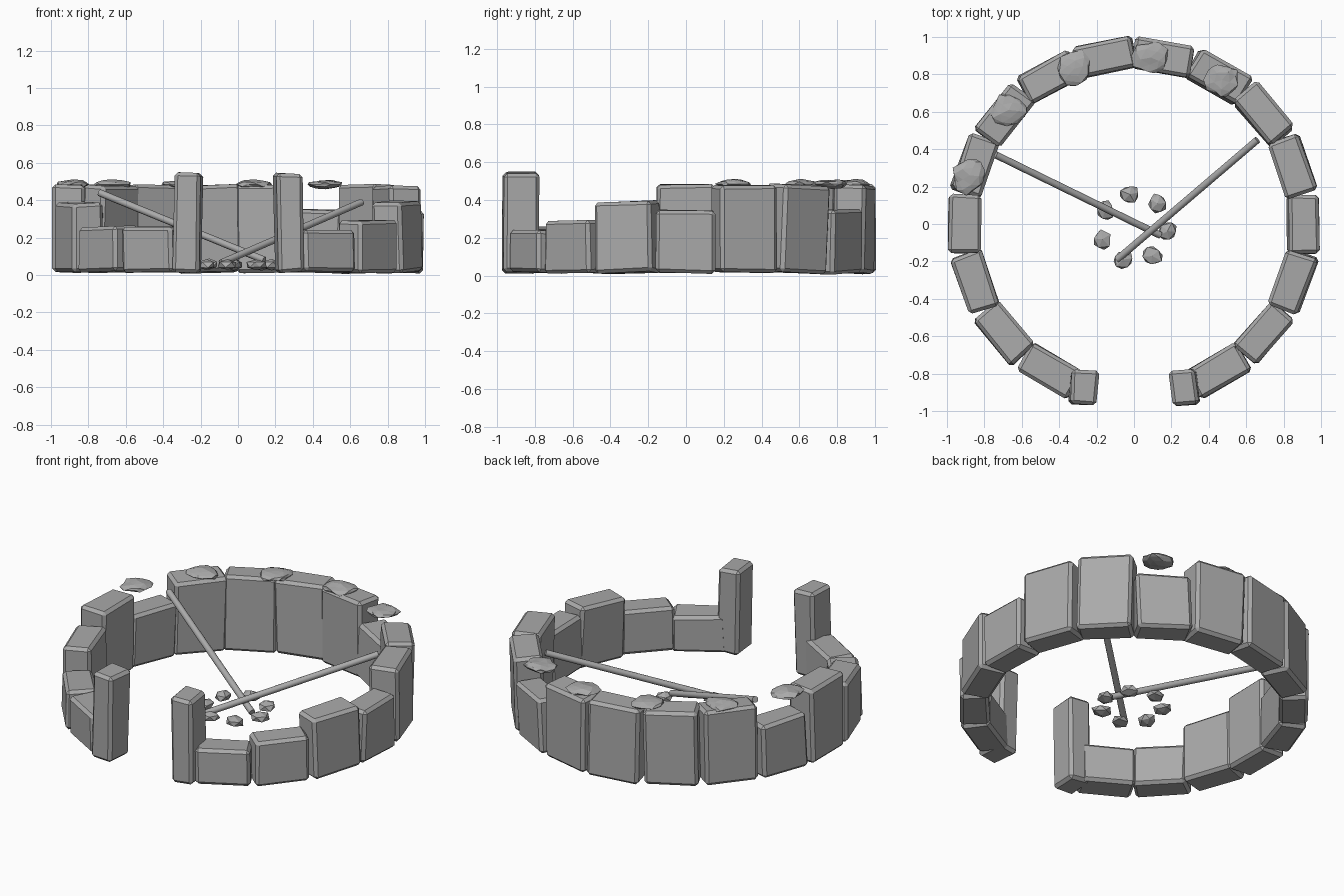
import bpy, bmesh, math, random
from mathutils import Vector, Euler, Matrix

random.seed(4)
cube = bpy.data.objects.get("Cube")
if cube:
    bpy.data.objects.remove(cube, do_unlink=True)

stone = bpy.data.materials.new("stone grey")
stone.use_nodes = True
GREY = (0.4, 0.4, 0.4, 1)
stone.diffuse_color = GREY
stone.node_tree.nodes["Principled BSDF"].inputs["Base Color"].default_value = GREY


def add_object(name, bm, location=(0, 0, 0), rotation=(0, 0, 0)):
    mesh = bpy.data.meshes.new(name)
    bm.to_mesh(mesh)
    bm.free()
    mesh.materials.append(stone)
    obj = bpy.data.objects.new(name, mesh)
    obj.location, obj.rotation_euler = location, rotation
    bpy.context.collection.objects.link(obj)
    return obj


def block(name, x, y, size, yaw, tilt=(0, 0), base=0.015):
    """Chamfered stone: size is radial depth, width, top height."""
    depth, width, top = size
    height = top - base
    bm = bmesh.new()
    bmesh.ops.create_cube(bm, size=1)
    bmesh.ops.scale(bm, vec=(depth, width, height), verts=bm.verts)
    for v in bm.verts:
        v.co += Vector([random.uniform(-0.006, 0.006) for _ in range(3)])
    bmesh.ops.bevel(bm, geom=bm.edges[:], offset=0.018, segments=1, affect='EDGES')
    add_object(name, bm, (x, y, base + height / 2),
               (math.radians(tilt[0]), math.radians(tilt[1]), math.radians(yaw)))


def rock(name, location, size, detail):
    """Lumpy faceted stone."""
    bm = bmesh.new()
    bmesh.ops.create_icosphere(bm, subdivisions=detail, radius=1)
    for v in bm.verts:
        v.co *= random.uniform(0.8, 1.1)
    bmesh.ops.scale(bm, vec=size, verts=bm.verts)
    add_object(name, bm, location, (0, 0, random.uniform(0, math.tau)))


def pole(name, start, end, radius=0.019):
    start, end = Vector(start), Vector(end)
    axis = end - start
    bm = bmesh.new()
    bmesh.ops.create_cone(bm, cap_ends=True, segments=12, radius1=radius,
                          radius2=radius, depth=axis.length)
    obj = add_object(name, bm, (start + end) / 2, axis.to_track_quat('Z', 'Y').to_euler())
    for p in obj.data.polygons:
        p.use_smooth = len(p.vertices) == 4


# Ring of wall blocks, from the front left round the back to the front right
tops = [0.24, 0.295, 0.395, 0.35, 0.48, 0.48, 0.35, 0.48, 0.48,
        0.48, 0.48, 0.35, 0.48, 0.385, 0.26, 0.255]
for i, top in enumerate(tops):
    angle = -60 + 20 * i
    a = math.radians(angle)
    tilt = (random.uniform(-1.5, 1.5), random.uniform(-1.5, 1.5))
    block(f"wall_block_{i + 1}", 0.905 * math.cos(a), 0.905 * math.sin(a),
          (0.17, 0.315, top), angle + random.uniform(-1.5, 1.5), tilt)

# Gate posts
for side, name in ((1, "left"), (-1, "right")):
    block(f"{name}_gate_post", side * 0.27, -0.875, (0.14, 0.185, 0.545),
          side * 5, (0, side * -0.8))

# Loose stones along the wall top
for i, (x, y) in enumerate([(-0.88, 0.26), (-0.67, 0.61), (-0.32, 0.83),
                            (0.09, 0.89), (0.47, 0.77)]):
    rock(f"top_stone_{i + 1}", (x, y, 0.485), (0.1, 0.09, 0.025), 2)

# Fire ring stones
for i in range(7):
    a = math.tau * i / 7 - 0.1
    rock(f"fire_ring_stone_{i + 1}", (0.18 * math.cos(a), 0.18 * math.sin(a) - 0.02, 0.055),
         (0.06, 0.055, 0.033), 1)

# Fallen poles leaning on the wall
pole("left_fallen_pole", (0.66, 0.45, 0.39), (-0.09, -0.19, 0.065))
pole("right_fallen_pole", (-0.74, 0.37, 0.44), (0.14, -0.06, 0.08))
